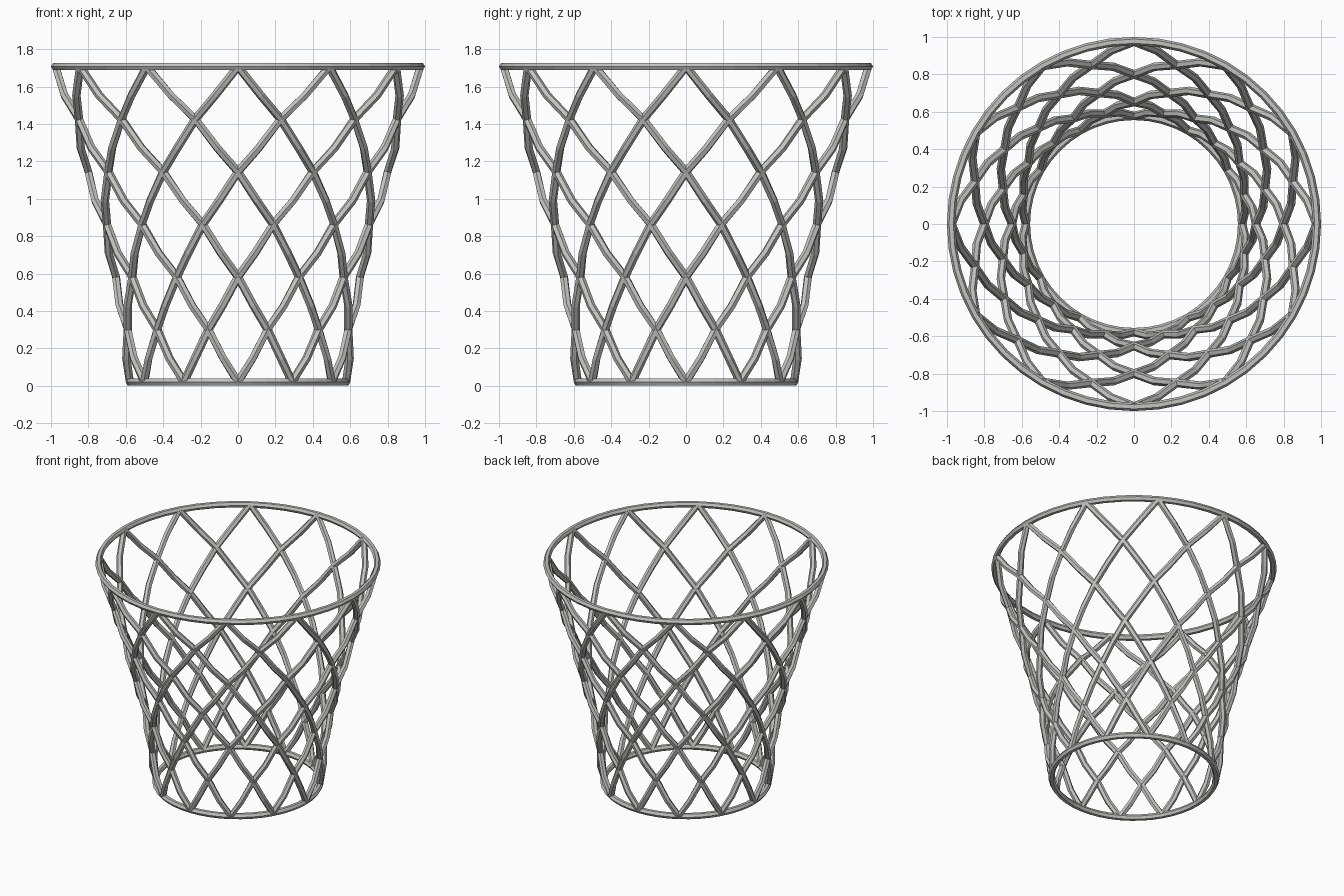
import bpy
from math import sin, cos, pi, radians

if "Cube" in bpy.data.objects:
    bpy.data.objects.remove(bpy.data.objects["Cube"])

STRANDS = 12          # strands in each direction
WIRE = 0.0225         # wire radius
NODE_RADII = [0.578, 0.61, 0.652, 0.725, 0.80, 0.88, 0.975]
Z_LOW, Z_HIGH = 0.02, 1.707

grey = bpy.data.materials.new("warm_grey")
grey.use_nodes = True
colour = (0.55, 0.55, 0.53, 1)
grey.diffuse_color = colour
grey.node_tree.nodes["Principled BSDF"].inputs["Base Color"].default_value = colour


def wire_object(name, paths, closed=False):
    """Six-sided wires along the given paths, as one flat-shaded mesh."""
    curve = bpy.data.curves.new(name, "CURVE")
    curve.dimensions = "3D"
    curve.twist_mode = "Z_UP"
    curve.bevel_depth = WIRE
    curve.bevel_resolution = 1
    curve.use_fill_caps = not closed
    for path in paths:
        spline = curve.splines.new("POLY")
        spline.points.add(len(path) - 1)
        for point, co in zip(spline.points, path):
            point.co = (*co, 1)
        spline.use_cyclic_u = closed
        spline.use_smooth = False
    curve.materials.append(grey)
    obj = bpy.data.objects.new(name, curve)
    bpy.context.collection.objects.link(obj)
    bpy.ops.object.select_all(action="DESELECT")
    obj.select_set(True)
    bpy.context.view_layer.objects.active = obj
    bpy.ops.object.convert(target="MESH")
    return obj


def ring(radius, z, steps=48):
    return [(radius * cos(2 * pi * i / steps), radius * sin(2 * pi * i / steps), z)
            for i in range(steps)]


def strand(start, turn):
    """Climb from ring to ring, with a sagging, bulging point between crossings."""
    path = []
    last = len(NODE_RADII) - 1
    for i in range(2 * last + 1):
        low = NODE_RADII[i // 2]
        high = NODE_RADII[(i + 1) // 2]
        middle = i % 2
        r = (low + high) / 2 + 0.008 * middle
        z = Z_LOW + (Z_HIGH - Z_LOW) * i / (2 * last) - 0.014 * middle
        a = start + turn * radians(7.5) * i
        path.append((r * cos(a), r * sin(a), z))
    return path


# Rim and base hoops
wire_object("top_hoop", [ring(0.9775, Z_HIGH)], closed=True)
wire_object("bottom_hoop", [ring(0.578, Z_LOW)], closed=True)

# Two sets of crossing strands
for name, turn in (("left_hand_strands", 1), ("right_hand_strands", -1)):
    wire_object(name, [strand(2 * pi * k / STRANDS, turn) for k in range(STRANDS)])
